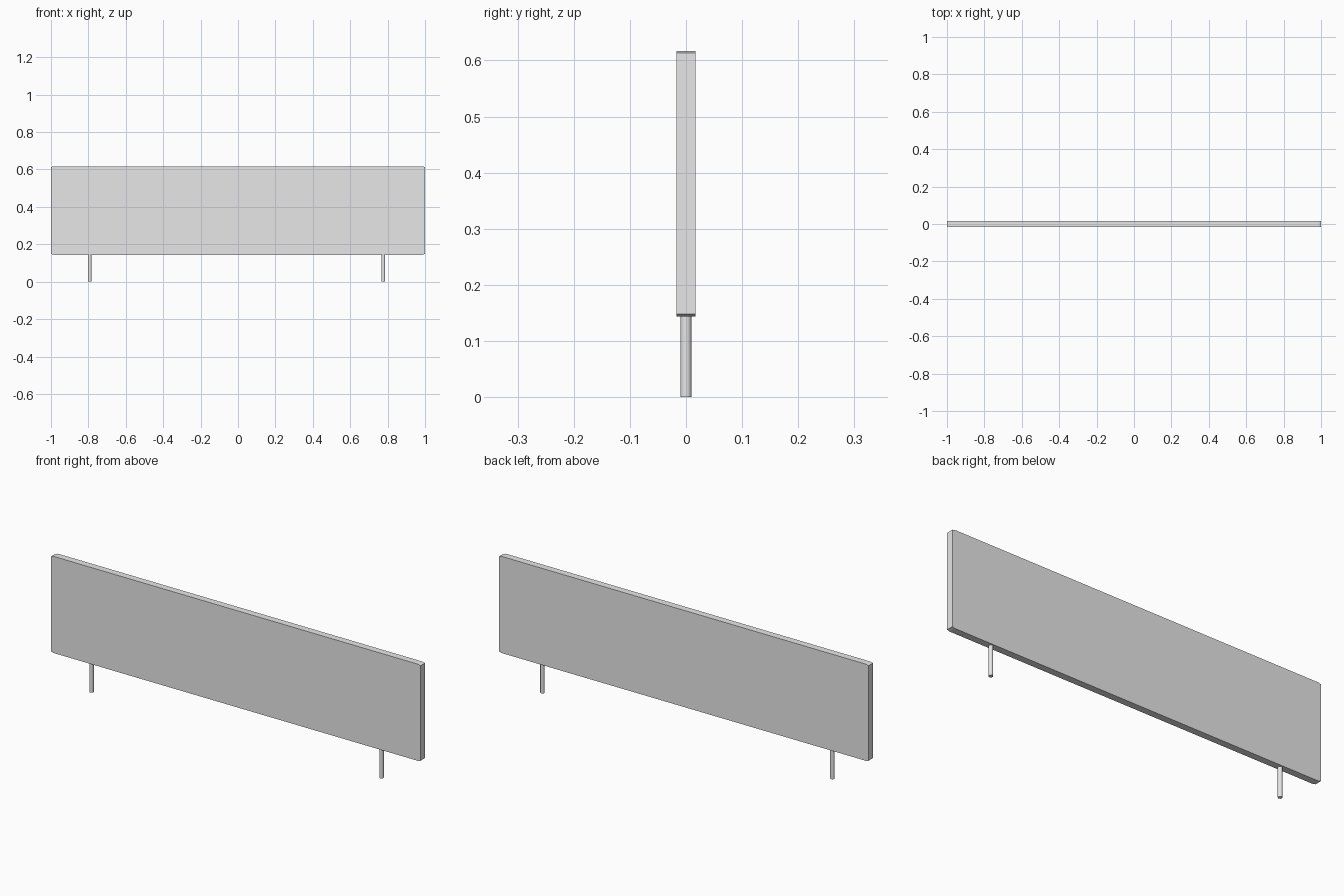
import bpy, bmesh

if "Cube" in bpy.data.objects:
    bpy.data.objects.remove(bpy.data.objects["Cube"])

grey = bpy.data.materials.new("light grey")
grey.diffuse_color = (0.8, 0.8, 0.8, 1)
grey.use_nodes = True
grey.node_tree.nodes["Principled BSDF"].inputs["Base Color"].default_value = grey.diffuse_color

# Panel: rectangle with slightly clipped corners, extruded through its thickness
HALF, LOW, HIGH, THICK = 1.0, 0.144, 0.617, 0.034
CX, CZ = 0.014, 0.004
profile = [(-HALF + CX, LOW), (HALF - CX, LOW), (HALF, LOW + CZ), (HALF, HIGH - CZ),
           (HALF - CX, HIGH), (-HALF + CX, HIGH), (-HALF, HIGH - CZ), (-HALF, LOW + CZ)]
bm = bmesh.new()
face = bm.faces.new([bm.verts.new((x, -THICK / 2, z)) for x, z in profile])
ext = bmesh.ops.extrude_face_region(bm, geom=[face])
bmesh.ops.translate(bm, vec=(0, THICK, 0),
                    verts=[v for v in ext["geom"] if isinstance(v, bmesh.types.BMVert)])
bmesh.ops.recalc_face_normals(bm, faces=bm.faces)
mesh = bpy.data.meshes.new("panel")
bm.to_mesh(mesh)
bm.free()
panel = bpy.data.objects.new("panel", mesh)
bpy.context.collection.objects.link(panel)
mesh.materials.append(grey)

# Two thin round legs
for name, x in (("left_leg", -0.793), ("right_leg", 0.777)):
    bpy.ops.mesh.primitive_cylinder_add(vertices=24, radius=0.01, depth=LOW + 0.002,
                                        location=(x, 0, (LOW + 0.002) / 2))
    leg = bpy.context.object
    leg.name = name
    leg.data.materials.append(grey)
    bpy.ops.object.shade_smooth_by_angle()
